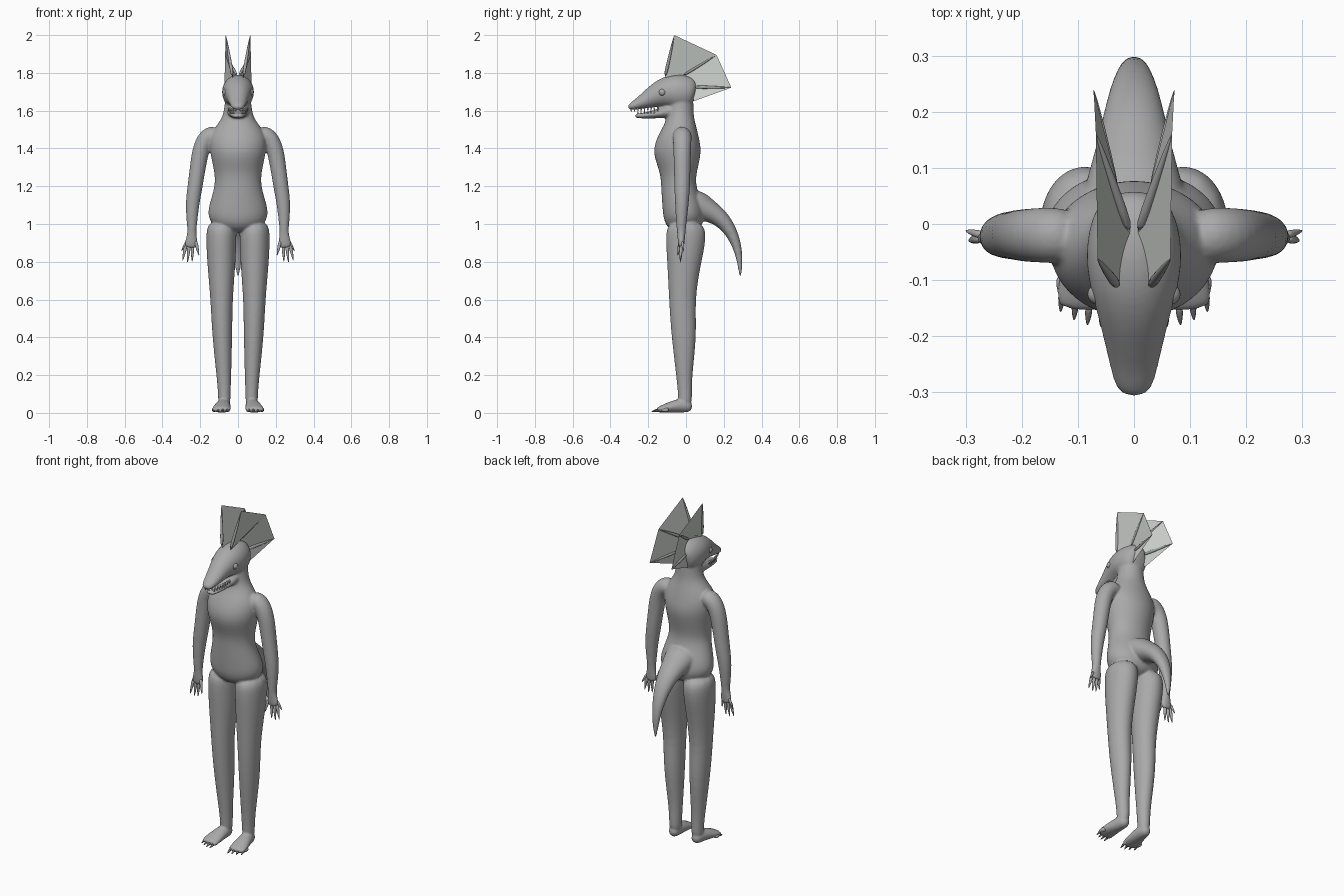
import bpy
import bmesh
import math
from mathutils import Vector

default_cube = bpy.data.objects.get("Cube")
if default_cube:
    bpy.data.objects.remove(default_cube, do_unlink=True)


def make_material(name, color):
    mat = bpy.data.materials.new(name)
    mat.use_nodes = True
    mat.diffuse_color = (*color, 1)
    mat.node_tree.nodes["Principled BSDF"].inputs["Base Color"].default_value = (*color, 1)
    return mat


skin = make_material("grey skin", (0.4, 0.4, 0.4))
frill_mat = make_material("pale frill", (0.64, 0.67, 0.64))
claw_mat = make_material("dark claw", (0.2, 0.19, 0.18))
tooth_mat = make_material("white tooth", (0.8, 0.8, 0.78))


def tube(bm, rows, side=1, sides=12):
    """Loft ellipses along a path; each row is x, y, z, half width, half depth."""
    centres = [Vector((side * r[0], r[1], r[2])) for r in rows]
    rings = []
    for i, row in enumerate(rows):
        ahead = centres[min(i + 1, len(rows) - 1)]
        behind = centres[max(i - 1, 0)]
        tangent = (ahead - behind).normalized()
        across = Vector((1, 0, 0))
        across = (across - tangent * across.dot(tangent)).normalized()
        depth = tangent.cross(across)
        ring = []
        for k in range(sides):
            angle = math.tau * k / sides
            offset = across * row[3] * math.cos(angle) + depth * row[4] * math.sin(angle)
            ring.append(bm.verts.new(centres[i] + offset * 1.04))
        rings.append(ring)
    for low, high in zip(rings, rings[1:]):
        for k in range(sides):
            n = (k + 1) % sides
            bm.faces.new((low[k], low[n], high[n], high[k]))
    bm.faces.new(rings[0][::-1])
    bm.faces.new(rings[-1])


def spike(bm, base, tip, radius, side=1, sides=8):
    """Tapering spike from base to tip."""
    a, b = Vector(base), Vector(tip)
    steps = ((0, 1), (0.5, 0.75), (0.85, 0.4), (1, 0.08))
    tube(bm, [(*a.lerp(b, t), radius * s, radius * s) for t, s in steps], side, sides)


def finish(bm, name, mat, subdivide=0):
    bmesh.ops.recalc_face_normals(bm, faces=bm.faces)
    for face in bm.faces:
        face.smooth = True
    mesh = bpy.data.meshes.new(name)
    bm.to_mesh(mesh)
    bm.free()
    mesh.materials.append(mat)
    obj = bpy.data.objects.new(name, mesh)
    bpy.context.collection.objects.link(obj)
    if subdivide:
        mod = obj.modifiers.new("subdivision", 'SUBSURF')
        mod.levels = mod.render_levels = subdivide
    return obj


# Body profiles
torso = [
    (0, 0, .955, .08, .07), (0, -.005, 1.02, .165, .113), (0, -.02, 1.1, .155, .107),
    (0, -.042, 1.2, .12, .09), (0, -.038, 1.28, .125, .097), (0, -.05, 1.38, .15, .133),
    (0, -.037, 1.46, .155, .11), (0, -.03, 1.52, .115, .085), (0, -.03, 1.57, .077, .07),
    (0, -.028, 1.65, .07, .068), (0, -.025, 1.7, .06, .06),
]
tail = [
    (0, 0, 1.13, .1, .06), (0, .06, 1.1, .09, .08), (0, .12, 1.07, .072, .06),
    (0, .18, 1.035, .058, .047), (0, .235, .97, .045, .035), (0, .273, .88, .03, .024),
    (0, .287, .79, .018, .014), (0, .287, .715, .005, .005),
]
head = [
    (0, .05, 1.68, .045, .06), (0, .02, 1.69, .075, .092), (0, -.05, 1.7, .088, .096),
    (0, -.11, 1.7, .08, .082), (0, -.17, 1.677, .062, .06), (0, -.24, 1.641, .046, .034),
    (0, -.285, 1.624, .036, .021), (0, -.306, 1.614, .022, .012),
]
jaw = [
    (0, -.04, 1.61, .06, .05), (0, -.1, 1.594, .06, .034), (0, -.17, 1.579, .046, .02),
    (0, -.24, 1.573, .035, .014), (0, -.272, 1.572, .024, .011),
]
leg = [
    (.085, 0, 1.02, .08, .1), (.089, 0, .92, .08, .108), (.088, -.01, .8, .076, .09),
    (.087, -.022, .6, .058, .068), (.084, -.01, .42, .054, .069), (.075, -.01, .2, .039, .042),
    (.072, -.005, .1, .033, .037), (.073, -.005, .03, .033, .036),
]
foot = [
    (.073, .035, .028, .026, .026), (.075, -.02, .042, .036, .04), (.083, -.08, .031, .045, .03),
    (.089, -.13, .02, .052, .019), (.09, -.155, .014, .046, .013),
]
arm = [
    (.1, -.02, 1.48, .05, .05), (.165, -.02, 1.465, .05, .05), (.197, -.02, 1.4, .046, .047),
    (.213, -.02, 1.3, .042, .044), (.227, -.02, 1.2, .04, .042), (.243, -.022, 1.1, .037, .036),
    (.244, -.025, .99, .026, .026), (.244, -.025, .95, .023, .022), (.247, -.025, .905, .035, .018),
    (.25, -.025, .87, .033, .014),
]

# One blended body skin
bm = bmesh.new()
for rows in (torso, tail, head, jaw):
    tube(bm, rows)
for side in (1, -1):
    for rows in (leg, foot, arm):
        tube(bm, rows, side)
body = finish(bm, "body", skin, 2)
remesh = body.modifiers.new("blend", 'REMESH')
remesh.mode = 'VOXEL'
remesh.voxel_size = 0.006
remesh.use_smooth_shade = True
soften = body.modifiers.new("soften", 'SMOOTH')
soften.factor = 0.5
soften.iterations = 8

# Fingers and thumbs
bm = bmesh.new()
for side in (1, -1):
    for base_x, tip_x, tip_z in ((.275, .294, .805), (.258, .268, .795), (.24, .243, .8)):
        spike(bm, (base_x, -.025, .89), (tip_x, -.03, tip_z), .011, side)
    spike(bm, (.225, -.03, .915), (.206, -.045, .83), .011, side)
    spike(bm, (.27, -.02, .91), (.3, -.012, .855), .009, side)
finish(bm, "fingers", skin, 1)

# Toes and their claws
toes = bmesh.new()
claws = bmesh.new()
for side in (1, -1):
    for i in range(4):
        x = .054 + i * .024
        y = -.148 + i * i * .003
        spike(toes, (x, y + .03, .018), (x + .003, y - .015, .013), .015, side)
        spike(claws, (x + .002, y - .002, .017), (x + .005, y - .036, .005), .008, side)
finish(toes, "toes", skin, 1)
finish(claws, "toe_claws", claw_mat, 1)

# Teeth along both jaws
bm = bmesh.new()
for side in (1, -1):
    for i in range(9):
        t = i / 8
        y = -.15 - .14 * t
        x = .05 - .03 * t * t - .008 * t
        spike(bm, (x, y, 1.618 - .006 * t), (x, y, 1.597 - .003 * t), .005, side, 6)
        if i < 7:
            spike(bm, (x * .85, y, 1.585), (x * .85, y, 1.602 - .004 * t), .004, side, 6)
finish(bm, "teeth", tooth_mat)

# Eyes
bm = bmesh.new()
for side in (1, -1):
    eye = bmesh.ops.create_uvsphere(bm, u_segments=16, v_segments=10, radius=.019)
    bmesh.ops.translate(bm, verts=eye["verts"], vec=(side * .064, -.125, 1.697))
finish(bm, "eyes", skin)

# Frill spines with the webbing stretched between them
roots = [(.028, -.112, 1.775), (.006, -.02, 1.785), (.03, .035, 1.725), (.04, .04, 1.65)]
tips = [(.065, -.062, 2.0), (.068, .162, 1.895), (.072, .24, 1.722)]
spines = bmesh.new()
web = bmesh.new()
for side in (1, -1):
    for root, tip in zip(roots, tips):
        spike(spines, root, tip, .011, side)
    inner = [web.verts.new((side * x, y, z)) for x, y, z in roots]
    outer = [web.verts.new((side * x, y, z)) for x, y, z in tips]
    for i in range(2):
        web.faces.new((inner[i], inner[i + 1], outer[i + 1], outer[i]))
    web.faces.new((inner[2], inner[3], outer[2]))
finish(spines, "frill_spines", skin, 1)
webbing = finish(web, "frill_webbing", frill_mat)
for polygon in webbing.data.polygons:
    polygon.use_smooth = False
